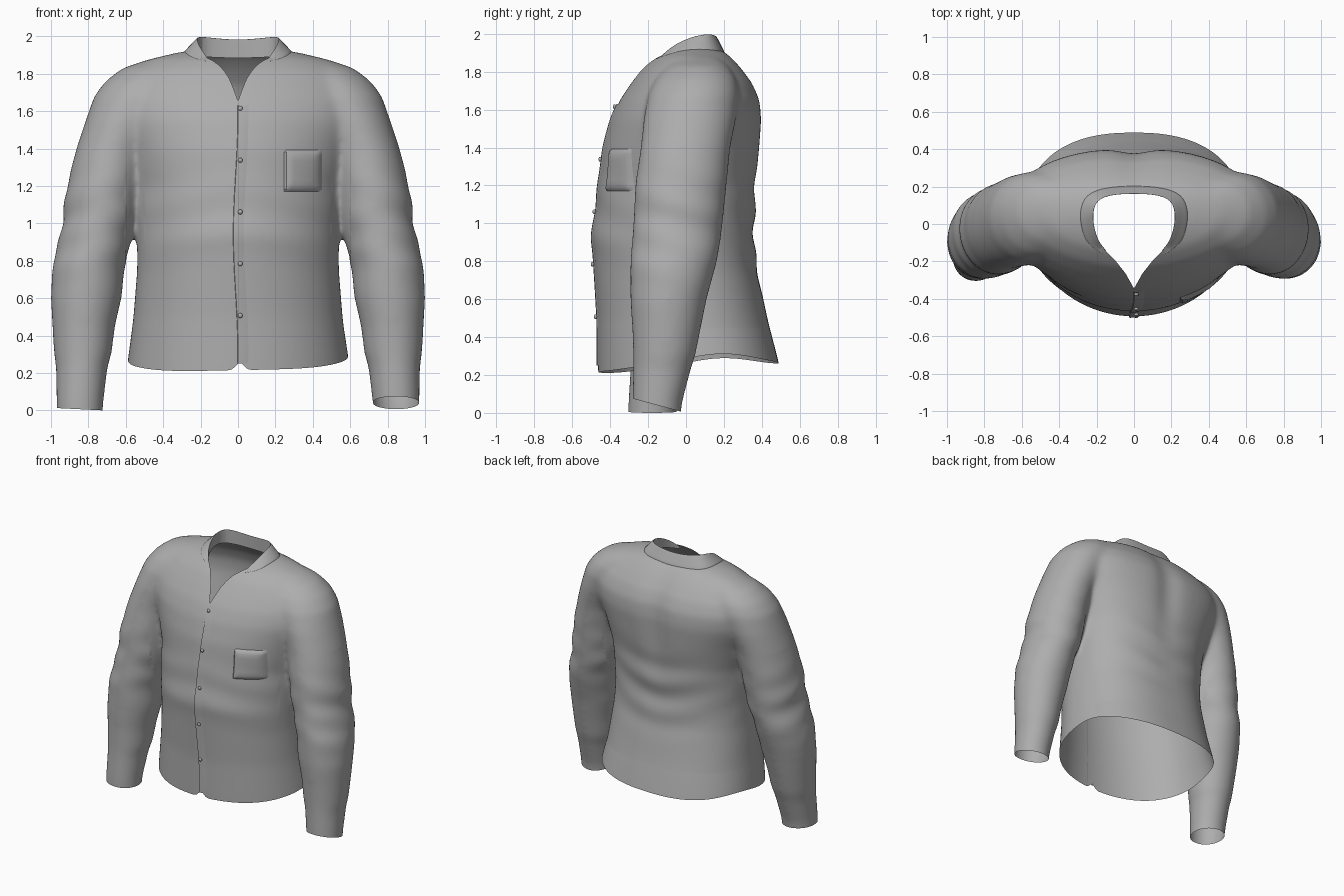
import bpy, bmesh, math
from mathutils import Vector
from mathutils.bvhtree import BVHTree
from mathutils.geometry import intersect_point_line

cube = bpy.data.objects.get("Cube")
if cube:
    bpy.data.objects.remove(cube)

cloth = bpy.data.materials.new("grey cloth")
cloth.use_nodes = True
GREY = (0.42, 0.42, 0.42, 1)
cloth.diffuse_color = GREY
cloth.node_tree.nodes["Principled BSDF"].inputs["Base Color"].default_value = GREY


def add_object(name, bm, angle=50):
    me = bpy.data.meshes.new(name)
    bm.to_mesh(me)
    bm.free()
    ob = bpy.data.objects.new(name, me)
    bpy.context.collection.objects.link(ob)
    me.materials.append(cloth)
    bpy.ops.object.select_all(action='DESELECT')
    ob.select_set(True)
    bpy.context.view_layer.objects.active = ob
    bpy.ops.object.shade_smooth_by_angle(angle=math.radians(angle))
    return ob


def grid_faces(bm, rows, closed=False):
    rows = [[bm.verts.new(p) for p in row] for row in rows]
    n = len(rows[0])
    for a, b in zip(rows, rows[1:]):
        for i in range(n if closed else n - 1):
            j = (i + 1) % n
            bm.faces.new((a[i], a[j], b[j], b[i]))
    return rows


def loft(bm, sections, front_power, back_power, side=1):
    """Closed tube through level sections: z, x centre, half width, front y, back y."""
    rows = []
    for z, cx, w, front, back in sections:
        row = []
        for i in range(48):
            t = math.tau * i / 48
            c, s = math.cos(t), math.sin(t)
            power = back_power if s > 0 else front_power(z)
            u = math.copysign(abs(c) ** (2 / power), c)
            v = math.copysign(abs(s) ** (2 / power), s)
            row.append((side * (cx + w * u), (front + back) / 2 + (back - front) / 2 * v, z))
        rows.append(row)
    rows = grid_faces(bm, rows, True)
    bm.faces.new(rows[0][::-1])
    bm.faces.new(rows[-1])


torso = [(.1, 0, .60, -.46, .52), (.25, 0, .59, -.465, .49), (.5, 0, .56, -.465, .43),
         (.75, 0, .54, -.48, .375), (.92, 0, .54, -.495, .36), (1.2, 0, .555, -.46, .37),
         (1.4, 0, .61, -.435, .395), (1.55, 0, .67, -.395, .405), (1.65, 0, .68, -.35, .395),
         (1.74, 0, .65, -.29, .355), (1.82, 0, .575, -.23, .295), (1.88, 0, .465, -.16, .24),
         (1.91, 0, .34, -.10, .20), (1.935, 0, .2, -.02, .15)]
sleeve = [(-.15, .85, .12, -.28, -.04), (.05, .845, .127, -.285, -.02), (.24, .835, .14, -.28, .03),
          (.3, .83, .155, -.28, .05), (.45, .825, .168, -.285, .08), (.6, .812, .19, -.295, .11),
          (.8, .795, .195, -.295, .165), (.92, .76, .193, -.285, .185), (1.05, .735, .2, -.275, .2),
          (1.2, .715, .2, -.27, .215), (1.4, .67, .195, -.24, .235), (1.55, .61, .205, -.225, .265),
          (1.68, .54, .23, -.2, .28), (1.76, .5, .21, -.16, .265), (1.83, .43, .19, -.1, .225),
          (1.88, .38, .09, -.02, .16)]

# Torso and sleeves fused into one soft garment
bm = bmesh.new()
loft(bm, torso, lambda z: 2.15 - .25 * min(z, 1), 2.4)
for side in (1, -1):
    loft(bm, sleeve, lambda z: 2, 2, side)
bmesh.ops.recalc_face_normals(bm, faces=bm.faces)
blank = add_object("garment_blank", bm)
fuse = blank.modifiers.new("fuse", 'REMESH')
fuse.mode = 'VOXEL'
fuse.voxel_size = .013
soften = blank.modifiers.new("soften", 'SMOOTH')
soften.factor = .5
soften.iterations = 45
fused = bpy.data.meshes.new_from_object(blank.evaluated_get(bpy.context.evaluated_depsgraph_get()))
bm = bmesh.new()
bm.from_mesh(fused)
bpy.data.objects.remove(blank)
bpy.data.meshes.remove(fused)


# Cloth folds: spine hollow, drapes on the back, creases at the elbows
def bump(v, centre, width):
    return math.exp(-((v - centre) / width) ** 2)


for v in bm.verts:
    x, y, z = v.co
    slope = math.hypot(x, .12)
    if abs(x) < .5 and y > .1:
        v.co.y -= .025 * bump(x, 0, .1) * bump(z, 1.55, .35)
        v.co.y += .008 * math.sin(26 * (z - .35 * slope)) * bump(z, 1, .25) * bump(x, 0, .4)
    elif abs(x) < .5 and y < -.2:
        v.co.y += .004 * math.sin(24 * (z + .3 * slope)) * bump(z, 1.05, .2)
    elif abs(x) > .6 and z < 1.4:
        v.co.x += math.copysign(.006, x) * math.sin(30 * z + 8 * y) * bump(z, 1, .25)
    # The right forearm hangs slightly further forward
    if x < -.62 and z < .6:
        v.co.y -= .04 * (.6 - z)
bm.normal_update()
body_tree = BVHTree.FromBMesh(bm)


def front_y(x, z):
    return body_tree.ray_cast(Vector((x, -2, z)), Vector((0, 1, 0)))[0].y


def top_z(x, y):
    return body_tree.ray_cast(Vector((x, y, 3)), Vector((0, 0, -1)))[0].z


# Open the hem and the two cuffs
def trim(test, point, normal):
    verts = {v for v in bm.verts if v.co.z < .42 and test(v.co.x)}
    geom = list(verts)
    geom += [e for e in bm.edges if all(v in verts for v in e.verts)]
    geom += [f for f in bm.faces if all(v in verts for v in f.verts)]
    bmesh.ops.bisect_plane(bm, geom=geom, plane_co=point, plane_no=normal, clear_outer=True)


trim(lambda x: abs(x) < .63, (0, 0, .25), (0, 0, -1))
trim(lambda x: x > .63, (.84, -.15, .04), (0, -.27, -1))
trim(lambda x: x < -.63, (-.84, -.15, .006), (-.05, 0, -1))
for v in bm.verts:
    x, y, z = v.co
    if abs(x) < .63 and z < .45:
        drop = .05 * bump(y, .2, .25) + .02 * x - .035 * bump(y, -.46, .25)
        if y < -.3:
            drop += .04 * bump(x, .01, .03)
        v.co.z += drop * (.45 - z) / .2

# Neck opening with a pointed front, its rim tucked under the collar
half = [(0, -.345), (.045, -.265), (.1, -.195), (.165, -.13), (.215, -.05), (.232, .03),
        (.23, .105), (.2, .155), (.125, .172), (0, .177)]
outline = half + [(-x, y) for x, y in half[-2:0:-1]]
edges = [(Vector((*a, 0)), Vector((*b, 0))) for a, b in zip(outline, outline[1:] + outline[:1])]


def inside(p):
    hit = False
    for a, b in edges:
        if (a.y > p.y) != (b.y > p.y) and p.x < a.x + (p.y - a.y) * (b.x - a.x) / (b.y - a.y):
            hit = not hit
    return hit


def nearest(p):
    best = []
    for a, b in edges:
        q, t = intersect_point_line(p, a, b)
        best.append(a.lerp(b, min(1, max(0, t))))
    return min(best, key=lambda q: (q - p).length)


cut = [f for f in bm.faces if f.calc_center_median().z > 1.5 and inside(f.calc_center_median())]
bmesh.ops.delete(bm, geom=cut, context='FACES')
for v in bm.verts:
    if v.is_boundary and v.co.z > 1.5:
        q = nearest(Vector((v.co.x, v.co.y, 0)))
        v.co = (q.x, q.y, top_z(q.x, q.y))
add_object("shirt_body", bm, 70)

# Folded collar: inner x, y, top z, outer x, y
stations = [(.15, -.14, 1.865, .17, -.16), (.19, -.095, 1.92, .25, -.115), (.214, -.02, 1.965, .285, -.03),
            (.222, .06, 1.993, .295, .07), (.2, .13, 2.0, .265, .16), (.12, .158, 1.99, .15, .2)]
stations += [(0, .163, 1.98, 0, .205)] + [(-a, b, c, -d, e) for a, b, c, d, e in stations[::-1]]
rows = []
for ix, iy, z, ox, oy in stations:
    base = top_z(ox, oy)
    inner, outer = Vector((ix, iy, z)), Vector((ox, oy, base + .006))
    rows.append([(ix, iy, min(z, base) - .015), inner, inner, inner.lerp(outer, .12) + Vector((0, 0, .003)),
                 inner.lerp(outer, .6), outer, (ox, oy, base - .01)])
bm = bmesh.new()
grid_faces(bm, rows)
bmesh.ops.recalc_face_normals(bm, faces=bm.faces)
collar = add_object("collar", bm)
collar.modifiers.new("round", 'SUBSURF').levels = 2

# Front placket with one raised edge
rows = []
for i in range(61):
    z = .25 + 1.38 * i / 60
    x = -.012 + .012 * math.sin(5 * z)
    rows.append([(x + dx, front_y(x + dx, z) - lift, z)
                 for dx, lift in ((-.002, .002), (0, .009), (.03, .006), (.06, -.001))])
bm = bmesh.new()
grid_faces(bm, rows)
add_object("placket", bm, 40)

# Chest pocket, puffed over the body
N = 14
rows = []
for j in range(N + 1):
    row = []
    for i in range(N + 1):
        u, w = i / N, j / N
        x, z = .243 + .21 * u, 1.167 + .23 * w
        edge = min(u, 1 - u, w, 1 - w)
        lift = -.005 if edge == 0 else .012 + .012 * min(1, edge * 5)
        if 0 < edge < .1:
            lift = .016
        row.append((x, front_y(x, z) - lift, z))
    rows.append(row)
bm = bmesh.new()
grid_faces(bm, rows)
add_object("chest_pocket", bm, 40)

# Buttons down the front
for n in range(5):
    z = 1.615 - .277 * n
    bm = bmesh.new()
    bmesh.ops.create_uvsphere(bm, u_segments=16, v_segments=8, radius=.013)
    bmesh.ops.scale(bm, vec=(1, .7, 1), verts=bm.verts)
    bmesh.ops.translate(bm, vec=(.012, front_y(.012, z) - .012, z), verts=bm.verts)
    add_object("button_%d" % (n + 1), bm)
